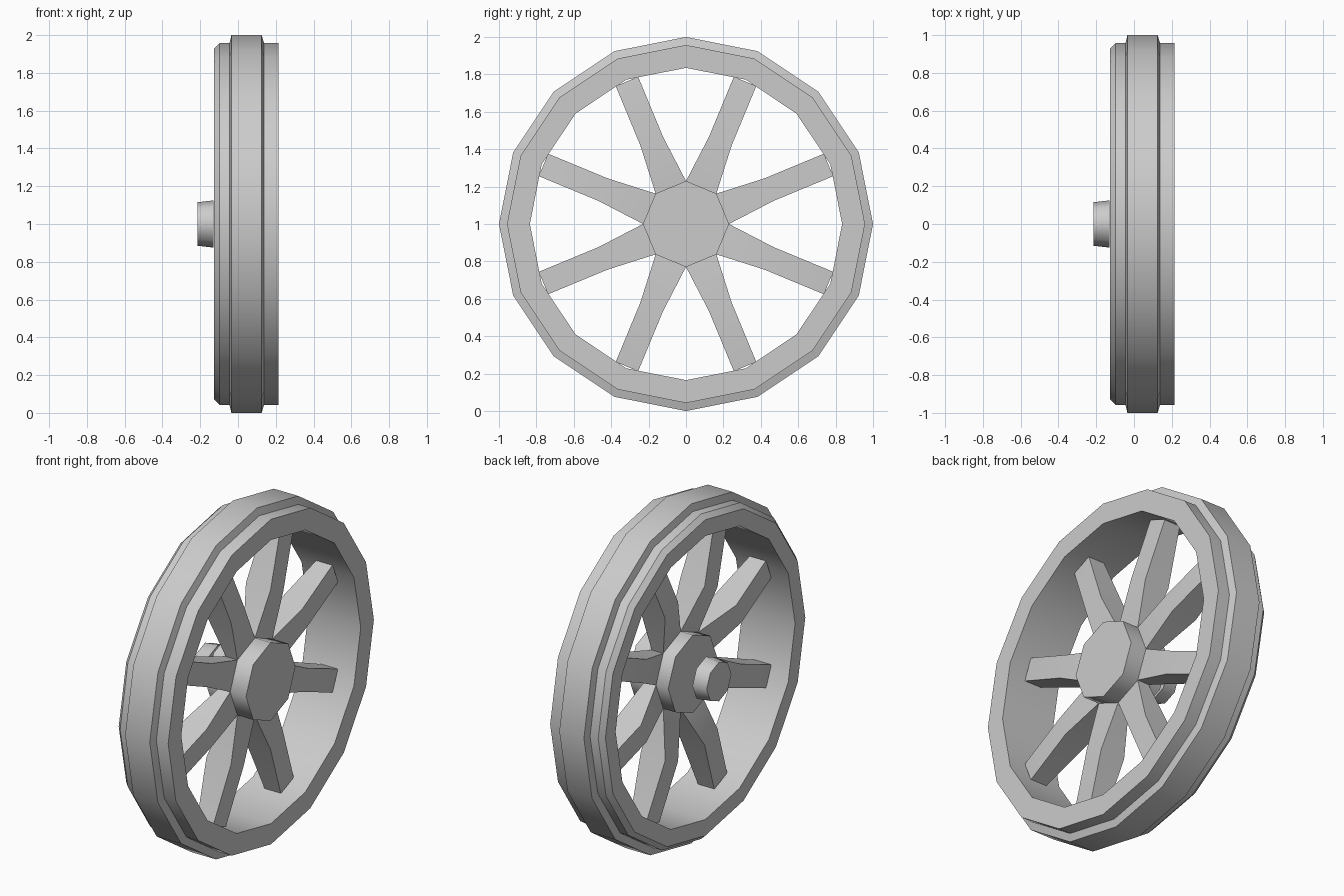
import bpy, math
from math import sin, cos, radians

cube = bpy.data.objects.get("Cube")
if cube:
    bpy.data.objects.remove(cube, do_unlink=True)

mat = bpy.data.materials.new("plain_grey")
mat.use_nodes = True
grey = (0.6, 0.6, 0.6, 1)
mat.diffuse_color = grey
mat.node_tree.nodes["Principled BSDF"].inputs["Base Color"].default_value = grey


def add_part(name, verts, faces, smooth_angle):
    mesh = bpy.data.meshes.new(name)
    mesh.from_pydata(verts, [], faces)
    mesh.materials.append(mat)
    obj = bpy.data.objects.new(name, mesh)
    bpy.context.collection.objects.link(obj)
    bpy.ops.object.select_all(action='DESELECT')
    obj.select_set(True)
    bpy.context.view_layer.objects.active = obj
    bpy.ops.object.mode_set(mode='EDIT')
    bpy.ops.mesh.select_all(action='SELECT')
    bpy.ops.mesh.normals_make_consistent(inside=False)
    bpy.ops.object.mode_set(mode='OBJECT')
    bpy.ops.object.shade_smooth_by_angle(angle=radians(smooth_angle))
    return obj


def lathe(name, profile, sides, ring, smooth_angle):
    """Spin (x, radius) points about the wheel axis; ring joins last to first."""
    n = len(profile)
    verts = [(x, r * sin(a), 1 + r * cos(a))
             for a in (math.tau * i / sides for i in range(sides))
             for x, r in profile]
    faces = []
    for i in range(sides):
        j = (i + 1) % sides
        for k in range(n if ring else n - 1):
            m = (k + 1) % n
            faces.append((i * n + k, i * n + m, j * n + m, j * n + k))
    if not ring:
        for k in (0, n - 1):
            faces.append([i * n + k for i in range(sides)])
    return add_part(name, verts, faces, smooth_angle)


# Stepped rim with raised tread
lathe("rim", [(-0.126, 0.835), (-0.126, 0.93), (-0.098, 0.957), (-0.045, 0.957),
              (-0.035, 1.0), (0.125, 1.0), (0.138, 0.957), (0.215, 0.957),
              (0.215, 0.835)], 16, True, 30)

# Hub and axle stub
lathe("hub", [(-0.045, 0.23), (0.213, 0.23)], 8, False, 50)
lathe("axle_stub", [(-0.215, 0.115), (-0.13, 0.125)], 8, False, 50)

# Spokes: (distance, half width, back x, front x) at hub, swell and tip
SECTIONS = [(0.21, 0.088, 0.035, 0.11),
            (0.48, 0.065, -0.035, 0.125),
            (0.825, 0.065, -0.005, 0.1)]
for i in range(8):
    a = radians(22.5 + 45 * i)
    verts = []
    for d, w, back, front in SECTIONS:
        for x, s in ((back, -w), (front, -w), (front, w), (back, w)):
            verts.append((x, d * sin(a) + s * cos(a), 1 + d * cos(a) - s * sin(a)))
    faces = [(0, 1, 2, 3), (8, 9, 10, 11)]
    for b in (0, 4):
        for k in range(4):
            m = (k + 1) % 4
            faces.append((b + k, b + m, b + 4 + m, b + 4 + k))
    add_part(f"spoke_{i + 1}", verts, faces, 30)
